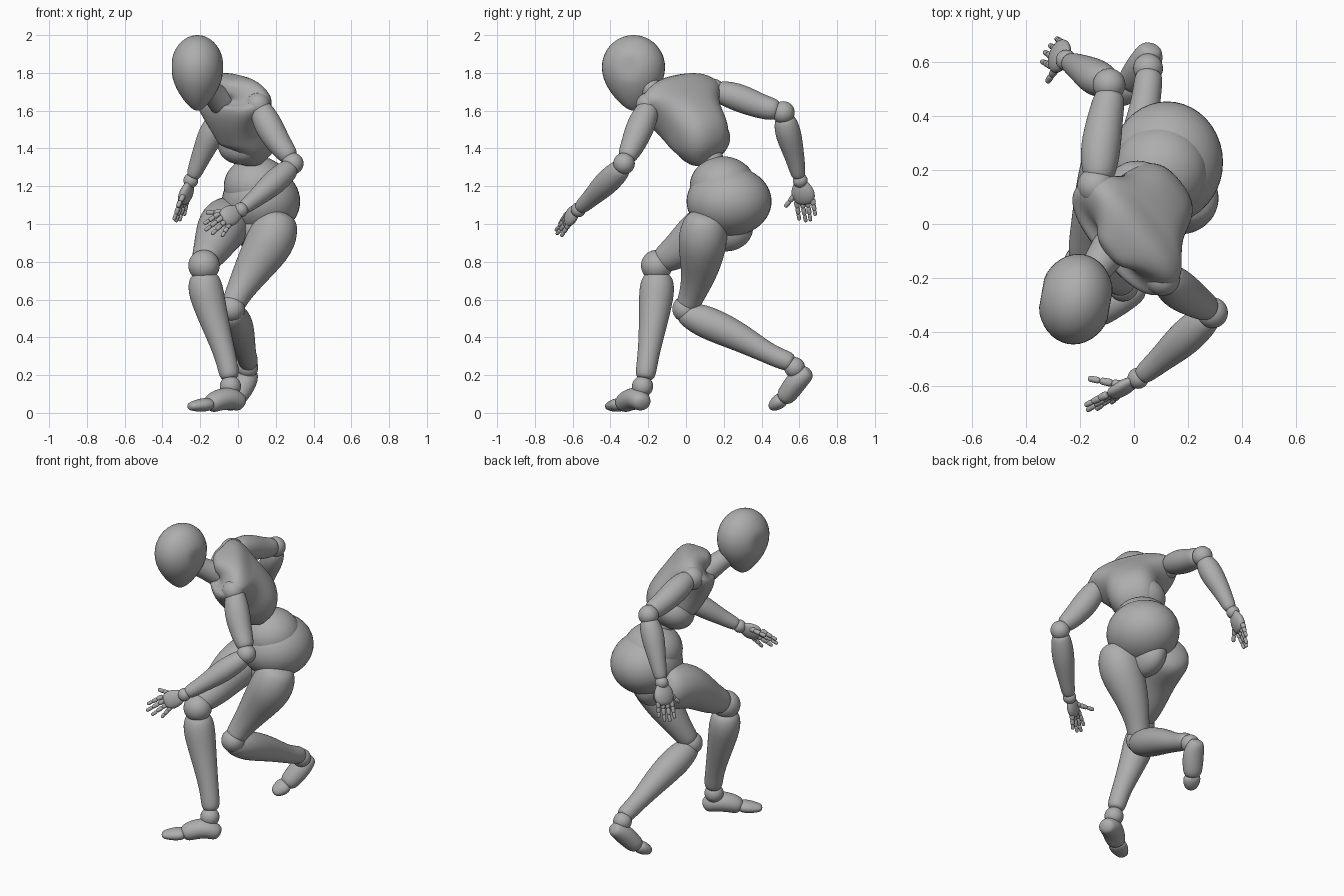
import bpy, bmesh, math
from mathutils import Vector, Matrix

cube = bpy.data.objects.get("Cube")
if cube:
    bpy.data.objects.remove(cube, do_unlink=True)

grey = bpy.data.materials.new("matte grey")
grey.use_nodes = True
grey.diffuse_color = (0.42, 0.42, 0.42, 1)
grey.node_tree.nodes["Principled BSDF"].inputs["Base Color"].default_value = (0.42, 0.42, 0.42, 1)


def finish(bm, name, smooth_levels=0):
    """Turn a bmesh into a smooth grey part."""
    bmesh.ops.recalc_face_normals(bm, faces=bm.faces)
    for face in bm.faces:
        face.smooth = True
    mesh = bpy.data.meshes.new(name)
    bm.to_mesh(mesh)
    bm.free()
    mesh.materials.append(grey)
    obj = bpy.data.objects.new(name, mesh)
    bpy.context.scene.collection.objects.link(obj)
    if smooth_levels:
        sub = obj.modifiers.new("rounding", 'SUBSURF')
        sub.levels = sub.render_levels = smooth_levels


def ellipsoid(name, center, radii, frame=Matrix.Identity(3), shape=None):
    """Stretched sphere; shape optionally edits the unit sphere points."""
    bm = bmesh.new()
    bmesh.ops.create_uvsphere(bm, u_segments=40, v_segments=24, radius=1)
    for v in bm.verts:
        if shape:
            shape(v.co)
        v.co = frame @ (v.co * Vector(radii)) + Vector(center)
    finish(bm, name)


def ball(name, center, radius):
    ellipsoid(name, center, (radius, radius, radius))


def loft(name, points, side=(1, 0, 0), flat=1.0, power=1.0, sides=16):
    """Closed rounded tube through (x, y, z, radius[, flatness]) points."""
    path = [(Vector(p[:3]), p[3], p[4] if len(p) > 4 else flat) for p in points]
    first = (path[0][0] - path[1][0]).normalized()
    last = (path[-1][0] - path[-2][0]).normalized()
    (a, ra, fa), (b, rb, fb) = path[0], path[-1]
    path = ([(a + first * ra * 0.35, ra * 0.7, fa)] + path
            + [(b + last * rb * 0.35, rb * 0.7, fb)])
    bm = bmesh.new()
    rings = []
    for i, (center, radius, thin) in enumerate(path):
        tangent = (path[min(i + 1, len(path) - 1)][0] - path[max(i - 1, 0)][0]).normalized()
        u = Vector(side)
        u = (u - tangent * u.dot(tangent)).normalized()
        w = tangent.cross(u)
        ring = []
        for k in range(sides):
            angle = math.tau * k / sides
            c, s = math.cos(angle), math.sin(angle)
            c = math.copysign(abs(c) ** power, c)
            s = math.copysign(abs(s) ** power, s) * thin
            ring.append(bm.verts.new(center + radius * (u * c + w * s)))
        rings.append(ring)
    for low, high in zip(rings, rings[1:]):
        for k in range(sides):
            n = (k + 1) % sides
            bm.faces.new((low[k], low[n], high[n], high[k]))
    for ring, tip in ((rings[0], a + first * ra * 0.5), (rings[-1], b + last * rb * 0.5)):
        pole = bm.verts.new(tip)
        for k in range(sides):
            bm.faces.new((ring[k], ring[(k + 1) % sides], pole))
    finish(bm, name, 2)


def digit(name, root, tip, radius):
    """Finger made of three tapering segments."""
    root, tip = Vector(root), Vector(tip)
    for i in range(3):
        start, end = root.lerp(tip, i / 3 + 0.04), root.lerp(tip, (i + 1) / 3 - 0.04)
        r = radius * (1 - 0.14 * i)
        loft(f"{name}_segment_{i + 1}", [(*start, r), (*start.lerp(end, 0.5), r * 0.95),
                                         (*end, r * 0.9)], side=(0.3, 0.9, 0.2), sides=8)


def hand(label, wrist, knuckles, tips, thumb):
    """Palm, wrist ball, four fingers and a thumb."""
    wrist = Vector(wrist)
    index, little = (Vector(k) for k in knuckles)
    middle, across = (index + little) / 2, little - index
    half = across.length / 2
    ball(f"{label}_wrist", wrist, 0.039)
    loft(f"{label}_palm", [(*wrist.lerp(middle, 0.15), half * 0.95),
                           (*wrist.lerp(middle, 0.55), half * 1.5),
                           (*wrist.lerp(middle, 0.95), half * 1.35)], side=across, flat=0.5)
    names = ("index", "middle", "ring", "little")
    for i, tip in enumerate(tips):
        digit(f"{label}_{names[i]}_finger", index.lerp(little, i / 3), tip, 0.0165)
    digit(f"{label}_thumb", wrist.lerp(index, 0.45), thumb, 0.019)


# Head: egg narrowing to a rounded chin, with flattened temples
def egg(co):
    if co.z < 0:
        taper = 1 - 0.36 * co.z ** 2
        co.x, co.y, co.z = co.x * taper, co.y * taper, co.z * 1.35
    co.x = max(-0.93, min(0.93, co.x))


ellipsoid("head", (-0.215, -0.278, 1.83), (0.138, 0.168, 0.17),
          Matrix.Rotation(math.radians(-10), 3, 'Z'), egg)
loft("neck", [(-0.18, -0.22, 1.74, 0.06), (-0.13, -0.15, 1.69, 0.06),
              (-0.08, -0.08, 1.64, 0.08)])

# Torso: twisted so the left shoulder leads; rings are height, half width, half depth, shift back
left_axis = Vector((0.62, -0.78, -0.16)).normalized()
up_axis = Vector((-0.36, -0.46, 0.82)).normalized()
back_axis = up_axis.cross(left_axis)
torso_frame = Matrix((left_axis, back_axis, up_axis)).transposed()
core = Vector((-0.01, -0.005, 1.56))
chest_rings = ((-0.23, 0.105, 0.085, -0.03), (-0.19, 0.14, 0.135, 0.0),
               (-0.13, 0.155, 0.165, 0.03), (-0.06, 0.165, 0.16, 0.03),
               (0.01, 0.195, 0.155, 0.025), (0.08, 0.25, 0.145, 0.025),
               (0.125, 0.272, 0.13, 0.035), (0.165, 0.225, 0.11, 0.045),
               (0.185, 0.11, 0.06, 0.02))
loft("chest", [(*(core + up_axis * h + back_axis * b), r, d / r) for h, r, d, b in chest_rings],
     side=left_axis, power=0.78, sides=24)
ellipsoid("rib_cage", (0.035, 0.09, 1.435), (0.155, 0.14, 0.11), torso_frame)
ball("waist", (0.07, 0.135, 1.34), 0.065)

# Hips
ellipsoid("abdomen", (0.10, 0.195, 1.2), (0.175, 0.175, 0.158))
ellipsoid("pelvis", (0.122, 0.228, 1.12), (0.207, 0.225, 0.185))
ellipsoid("crotch", (0.08, 0.21, 0.98), (0.095, 0.145, 0.125))

# Left arm reaching forward
ball("left_shoulder", (0.105, -0.2, 1.63), 0.065)
loft("left_upper_arm", [(0.12, -0.2, 1.61, 0.063), (0.16, -0.24, 1.52, 0.08),
                        (0.22, -0.28, 1.42, 0.066), (0.27, -0.31, 1.36, 0.054)])
ball("left_elbow", (0.29, -0.328, 1.32), 0.057)
loft("left_forearm", [(0.27, -0.345, 1.29, 0.059), (0.19, -0.42, 1.22, 0.072),
                      (0.1, -0.5, 1.14, 0.048), (0.035, -0.555, 1.09, 0.041)])
hand("left", (0.015, -0.57, 1.075), ((-0.1, -0.63, 1.055), (-0.045, -0.62, 1.0)),
     ((-0.18, -0.67, 1.0), (-0.175, -0.69, 0.965), (-0.14, -0.685, 0.945),
      (-0.085, -0.66, 0.935)), (-0.17, -0.57, 1.06))

# Right arm swinging back
ball("right_shoulder", (-0.14, 0.14, 1.70), 0.07)
loft("right_upper_arm", [(-0.13, 0.18, 1.70, 0.063), (-0.125, 0.28, 1.67, 0.079),
                         (-0.105, 0.4, 1.62, 0.066), (-0.09, 0.47, 1.605, 0.06)])
ball("right_elbow", (-0.092, 0.515, 1.59), 0.06)
loft("right_forearm", [(-0.105, 0.525, 1.55, 0.06), (-0.14, 0.54, 1.48, 0.074),
                       (-0.195, 0.575, 1.36, 0.053), (-0.235, 0.595, 1.26, 0.041)])
hand("right", (-0.25, 0.605, 1.23), ((-0.305, 0.585, 1.12), (-0.27, 0.67, 1.13)),
     ((-0.34, 0.6, 1.02), (-0.33, 0.635, 1.01), (-0.31, 0.66, 1.015),
      (-0.285, 0.685, 1.045)), (-0.32, 0.525, 1.09))

# Right leg planted in front
loft("right_thigh", [(-0.045, 0.26, 1.015, 0.148), (-0.09, 0.09, 0.98, 0.137),
                     (-0.14, -0.03, 0.86, 0.1), (-0.175, -0.12, 0.81, 0.076)])
ball("right_knee", (-0.18, -0.155, 0.78), 0.083)
loft("right_shin", [(-0.18, -0.15, 0.71, 0.086), (-0.17, -0.155, 0.64, 0.098),
                    (-0.13, -0.17, 0.5, 0.08), (-0.065, -0.2, 0.3, 0.056),
                    (-0.045, -0.215, 0.2, 0.057)])
ball("right_ankle", (-0.04, -0.23, 0.14), 0.056)
loft("right_foot", [(0.01, -0.235, 0.055, 0.055), (-0.04, -0.255, 0.08, 0.07),
                    (-0.1, -0.3, 0.07, 0.065), (-0.14, -0.33, 0.05, 0.058)],
     side=(0.6, -0.8, 0), flat=0.9)
loft("right_toes", [(-0.16, -0.345, 0.045, 0.056), (-0.2, -0.37, 0.04, 0.056),
                    (-0.245, -0.4, 0.035, 0.038)], side=(0.6, -0.8, 0), flat=0.65)

# Left leg pushing off behind
loft("left_thigh", [(0.21, 0.1, 1.015, 0.117), (0.178, 0.087, 0.91, 0.14),
                    (0.07, 0.075, 0.75, 0.1), (0.0, 0.035, 0.63, 0.07),
                    (-0.025, 0.01, 0.575, 0.066)])
ball("left_knee", (-0.033, -0.002, 0.55), 0.07)
loft("left_shin", [(-0.03, -0.005, 0.525, 0.064), (-0.015, 0.1, 0.485, 0.095),
                   (0.015, 0.29, 0.4, 0.078), (0.042, 0.44, 0.31, 0.053),
                   (0.055, 0.545, 0.27, 0.056)])
ball("left_ankle", (0.052, 0.575, 0.24), 0.055)
loft("left_foot", [(0.06, 0.64, 0.21, 0.05), (0.042, 0.59, 0.175, 0.067),
                   (0.008, 0.545, 0.11, 0.062), (-0.008, 0.525, 0.085, 0.056)], flat=0.9)
loft("left_toes", [(-0.02, 0.505, 0.07, 0.055), (-0.038, 0.48, 0.05, 0.052),
                   (-0.052, 0.46, 0.037, 0.038)], flat=0.75)
